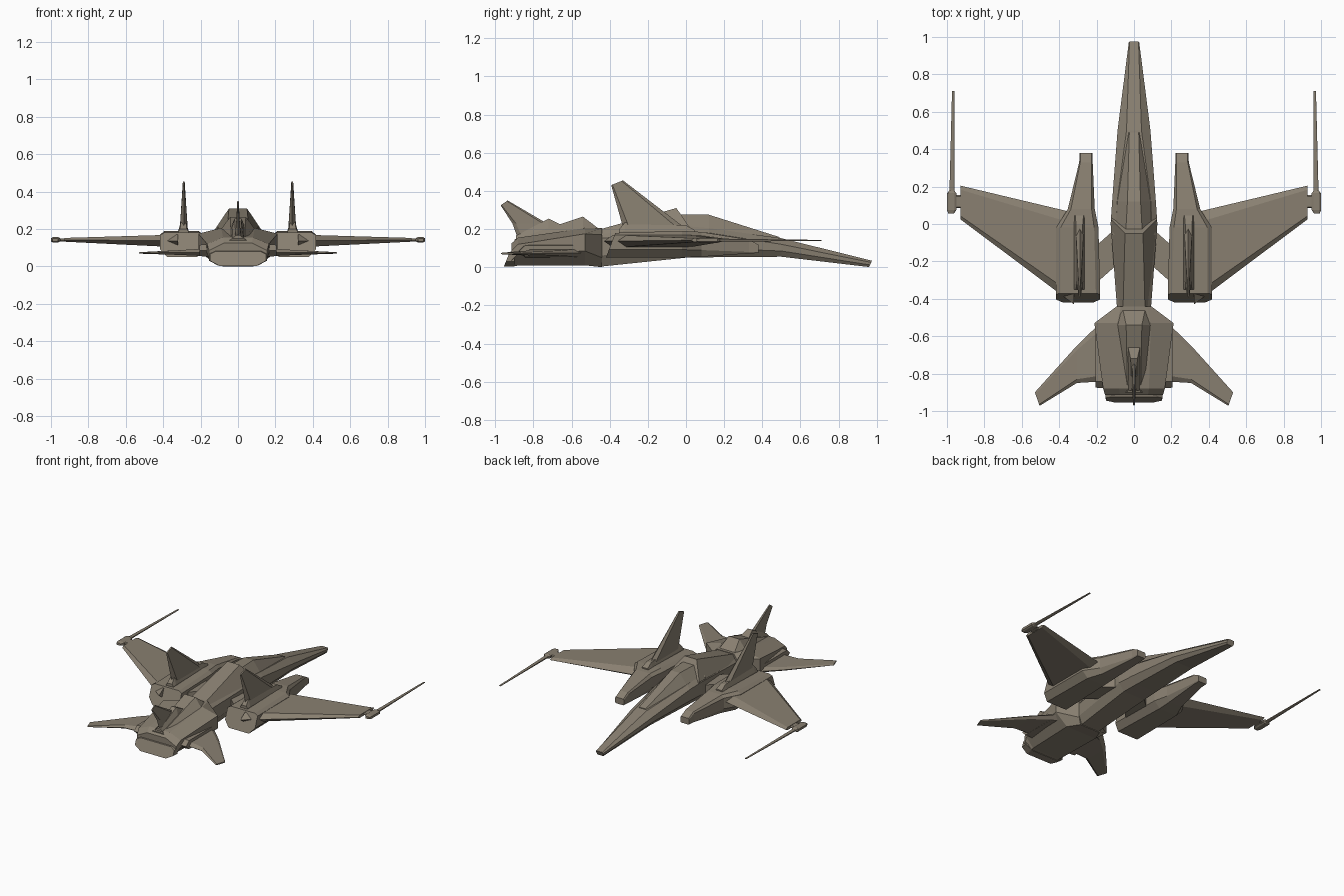
import bpy, bmesh

hull = bpy.data.materials.new("warm_grey_hull")
hull.diffuse_color = (0.25, 0.215, 0.165, 1)


def loft(name, rings, mirror=False):
    """Skin a list of equal-length rings, cap both ends, flat shaded."""
    bm = bmesh.new()
    vs = [[bm.verts.new(p) for p in r] for r in rings]
    n = len(vs[0])
    for a, b in zip(vs, vs[1:]):
        for i in range(n):
            j = (i + 1) % n
            bm.faces.new((a[i], a[j], b[j], b[i]))
    bm.faces.new(vs[0])
    bm.faces.new(vs[-1])
    bmesh.ops.recalc_face_normals(bm, faces=bm.faces)
    me = bpy.data.meshes.new(name)
    bm.to_mesh(me)
    bm.free()
    me.materials.append(hull)
    ob = bpy.data.objects.new(name, me)
    bpy.context.collection.objects.link(ob)
    if mirror:
        ob.modifiers.new("mirror", 'MIRROR')
    return ob


def sec(y, wt, zt, w, z2, z1, wb, zb, x=0, lean=0):
    """Eight-sided cross-section: flat top, upright sides, flat bottom."""
    half = [(wt, zt), (w, z2), (w, z1), (wb, zb)]
    pts = half + [(-a, b) for a, b in reversed(half)]
    return [(x + a, y + lean * (b - zb), b) for a, b in pts]


def foil(s, yf, yr, c, t, upright=False):
    """Flat hexagonal wing section at span s, centred on c, half thickness t."""
    f, r = yf - 0.12 * (yf - yr), yr + 0.10 * (yf - yr)
    pts = [(yf, 0), (f, t), (r, t), (yr, 0), (r, -t), (f, -t)]
    return [(c + d, y, s) if upright else (s, y, c + d) for y, d in pts]


# Main fuselage, long drooping nose at +y
loft("fuselage", [
    sec(-0.46, 0.060, 0.190, 0.09, 0.15, 0.06, 0.07, 0.002),
    sec(0.00, 0.095, 0.215, 0.125, 0.19, 0.10, 0.085, 0.05),
    sec(0.12, 0.090, 0.205, 0.117, 0.18, 0.10, 0.08, 0.052),
    sec(0.50, 0.040, 0.152, 0.088, 0.12, 0.085, 0.065, 0.055),
    sec(0.96, 0.024, 0.034, 0.028, 0.025, 0.012, 0.022, 0.001, lean=0.45)])

# Canopy
loft("canopy", [
    sec(-0.06, 0.045, 0.277, 0.115, 0.20, 0.17, 0.11, 0.15),
    sec(0.12, 0.035, 0.275, 0.100, 0.19, 0.17, 0.09, 0.15),
    sec(0.49, 0.025, 0.158, 0.035, 0.145, 0.12, 0.03, 0.10)])

# Raised spine behind the canopy, raked front face
loft("spine", [
    sec(-0.50, 0.060, 0.185, 0.080, 0.15, 0.13, 0.08, 0.10),
    sec(0.06, 0.048, 0.310, 0.122, 0.20, 0.17, 0.11, 0.15, lean=-0.69)])

# Tail block, flaring out then tapering to the flat exhaust
loft("tail_block", [
    sec(-0.44, 0.070, 0.205, 0.092, 0.17, 0.05, 0.08, 0.0),
    sec(-0.53, 0.090, 0.205, 0.212, 0.175, 0.085, 0.12, 0.01),
    sec(-0.88, 0.080, 0.155, 0.165, 0.12, 0.07, 0.11, 0.008),
    sec(-0.915, 0.075, 0.125, 0.155, 0.085, 0.035, 0.11, 0.006)])
loft("exhaust_frame", [
    sec(-0.90, 0.125, 0.085, 0.155, 0.07, 0.03, 0.105, 0.004),
    sec(-0.955, 0.120, 0.080, 0.150, 0.065, 0.03, 0.10, 0.003, lean=0.4)])

# Hump and fin fairing on the tail
loft("tail_hump", [
    sec(-0.455, 0.060, 0.200, 0.085, 0.18, 0.15, 0.08, 0.12),
    sec(-0.54, 0.042, 0.265, 0.090, 0.20, 0.17, 0.09, 0.12),
    sec(-0.90, 0.035, 0.145, 0.075, 0.12, 0.10, 0.07, 0.08)])
loft("tail_fin_fairing", [
    sec(-0.64, 0.036, 0.215, 0.038, 0.20, 0.17, 0.038, 0.15),
    sec(-0.72, 0.018, 0.255, 0.034, 0.20, 0.17, 0.034, 0.15),
    sec(-0.89, 0.012, 0.165, 0.030, 0.15, 0.13, 0.030, 0.10)])
loft("tail_fin", [
    foil(0.16, -0.64, -0.885, 0, 0.016, True),
    foil(0.23, -0.73, -0.91, 0, 0.010, True),
    [(x, y, z + (y + 0.935) * 0.7) for x, y, z in foil(0.35, -0.935, -0.972, 0, 0.004, True)]])

# Small tail wings with thick roots
loft("tail_wing_root", [
    foil(0.12, -0.50, -0.88, 0.085, 0.036),
    foil(0.205, -0.55, -0.875, 0.085, 0.030)], True)
loft("tail_wing", [
    foil(0.15, -0.50, -0.84, 0.075, 0.022),
    foil(0.305, -0.65, -0.85, 0.074, 0.013),
    [(x - (-0.90 - y) * 0.35, y, z) for x, y, z in foil(0.53, -0.90, -0.972, 0.072, 0.004)]], True)

# Engine nacelles with slim forward prongs
loft("nacelle", [
    sec(-0.42, 0.095, 0.180, 0.118, 0.168, 0.092, 0.08, 0.05, x=0.299, lean=0.38),
    sec(-0.02, 0.090, 0.190, 0.113, 0.170, 0.092, 0.07, 0.05, x=0.303),
    sec(0.08, 0.055, 0.185, 0.072, 0.165, 0.090, 0.05, 0.055, x=0.282),
    sec(0.33, 0.030, 0.145, 0.036, 0.135, 0.080, 0.032, 0.072, x=0.257),
    sec(0.38, 0.030, 0.118, 0.034, 0.112, 0.080, 0.030, 0.074, x=0.257)], True)

# Struts joining nacelles and fuselage
loft("nacelle_strut", [
    [(x, y + d, z) for d, z in ((0, 0.09), (0, 0.15), (-0.2, 0.15), (-0.2, 0.09))]
    for x, y in ((0.06, 0.01), (0.24, -0.15))], True)

# Nacelle fins on wedge fairings
loft("nacelle_fin_fairing", [
    sec(-0.35, 0.018, 0.200, 0.028, 0.185, 0.17, 0.028, 0.15, x=0.292),
    sec(-0.32, 0.014, 0.235, 0.028, 0.19, 0.17, 0.028, 0.15, x=0.292),
    sec(0.00, 0.018, 0.220, 0.028, 0.19, 0.17, 0.028, 0.15, x=0.292),
    sec(0.045, 0.022, 0.195, 0.026, 0.185, 0.17, 0.026, 0.15, x=0.292)], True)
loft("nacelle_fin", [
    foil(0.19, 0.015, -0.325, 0.290, 0.022, True),
    [(x, y, z + (y + 0.33) * 0.4) for x, y, z in foil(0.455, -0.33, -0.392, 0.290, 0.005, True)]], True)

# Main wings, swept forward
loft("main_wing", [
    foil(0.32, 0.06, -0.43, 0.136, 0.034),
    foil(0.928, 0.205, 0.025, 0.142, 0.010)], True)

# Wingtip pods and long gun barrels
loft("wingtip_mount", [
    foil(0.92, 0.155, 0.085, 0.142, 0.008),
    foil(0.96, 0.155, 0.085, 0.142, 0.008)], True)
loft("wingtip_pod", [
    sec(0.055, 0.010, 0.150, 0.015, 0.147, 0.137, 0.010, 0.134, x=0.978),
    sec(0.075, 0.015, 0.156, 0.025, 0.150, 0.134, 0.015, 0.128, x=0.975),
    sec(0.165, 0.015, 0.156, 0.025, 0.150, 0.134, 0.015, 0.128, x=0.975),
    sec(0.18, 0.008, 0.149, 0.012, 0.146, 0.138, 0.008, 0.135, x=0.974)], True)
loft("gun_barrel", [
    sec(0.16, 0.008, 0.150, 0.013, 0.146, 0.138, 0.008, 0.134, x=0.974),
    sec(0.71, 0.003, 0.143, 0.006, 0.142, 0.139, 0.003, 0.138, x=0.967)], True)
